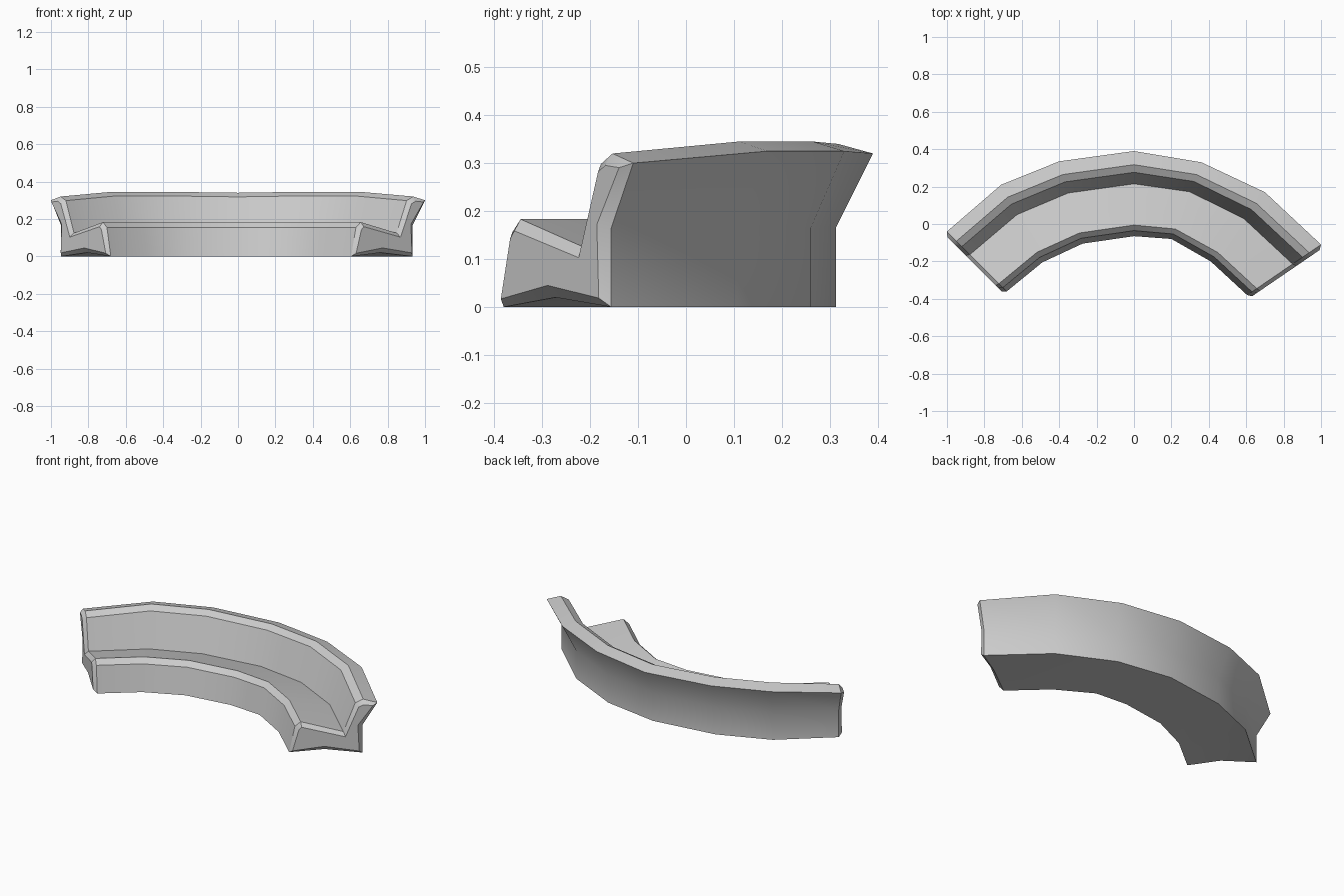
import bpy
import bmesh
from math import radians
from mathutils import Vector

cube = bpy.data.objects.get("Cube")
if cube:
    bpy.data.objects.remove(cube, do_unlink=True)

# One upholstery colour
fabric = bpy.data.materials.new("light_grey_fabric")
fabric.use_nodes = True
grey = (0.6, 0.6, 0.6, 1.0)
fabric.diffuse_color = grey
shader = next(n for n in fabric.node_tree.nodes if n.type == "BSDF_PRINCIPLED")
shader.inputs["Base Color"].default_value = grey

# Stations along the arc: back edge, front edge, extra height of the backrest
stations = [
    ((-1, -.04), (-.68, -.36), 0),
    ((-.71, .21), (-.49, -.205), .025),
    ((-.4, .335), (-.275, -.105), .025),
    ((0, .39), (0, -.065), .02),
    ((.36, .33), (.2, -.08), .025),
    ((.7, .17), (.41, -.2), .025),
    ((1, -.11), (.605, -.38), 0),
]

# Cross-section: (fraction from back to front, height, belongs to backrest top)
section = [
    (0, .3, True),
    (.16, .32, True),
    (.25, .298, True),
    (.385, .125, False),
    (.87, .183, False),
    (.935, .155, False),
    (1, 0, False),
    (.6, 0, False),
    (.17, 0, False),
    (.17, .165, False),
]
UNDERSIDE_MIDDLE = 7


def make_ring(bm, back, front, lift, is_end):
    """Place one copy of the cross-section between two plan points."""
    back, front = Vector(back), Vector(front)
    ring = []
    for i, (t, z, top) in enumerate(section):
        p = back.lerp(front, t)
        if top:
            z += lift
        if is_end and i == UNDERSIDE_MIDDLE:
            z += .02
        ring.append(bm.verts.new((p.x, p.y, z)))
    return ring


# Swept body of the curved sofa
bm = bmesh.new()
last = len(stations) - 1
rings = [make_ring(bm, *s, i in (0, last)) for i, s in enumerate(stations)]
count = len(section)
for a, b in zip(rings, rings[1:]):
    for i in range(count):
        j = (i + 1) % count
        bm.faces.new((a[i], a[j], b[j], b[i]))

# End caps with a bevelled border
caps = [bm.faces.new(rings[0]), bm.faces.new(rings[-1])]
bmesh.ops.recalc_face_normals(bm, faces=bm.faces)
bmesh.ops.inset_individual(bm, faces=caps, thickness=.025, depth=.02)

mesh = bpy.data.meshes.new("curved_sofa")
bm.to_mesh(mesh)
bm.free()
mesh.materials.append(fabric)
sofa = bpy.data.objects.new("curved_sofa", mesh)
bpy.context.collection.objects.link(sofa)

# Smooth sweep with crisp upholstery edges
bpy.ops.object.select_all(action="DESELECT")
sofa.select_set(True)
bpy.context.view_layer.objects.active = sofa
bpy.ops.object.shade_smooth_by_angle(angle=radians(30))
